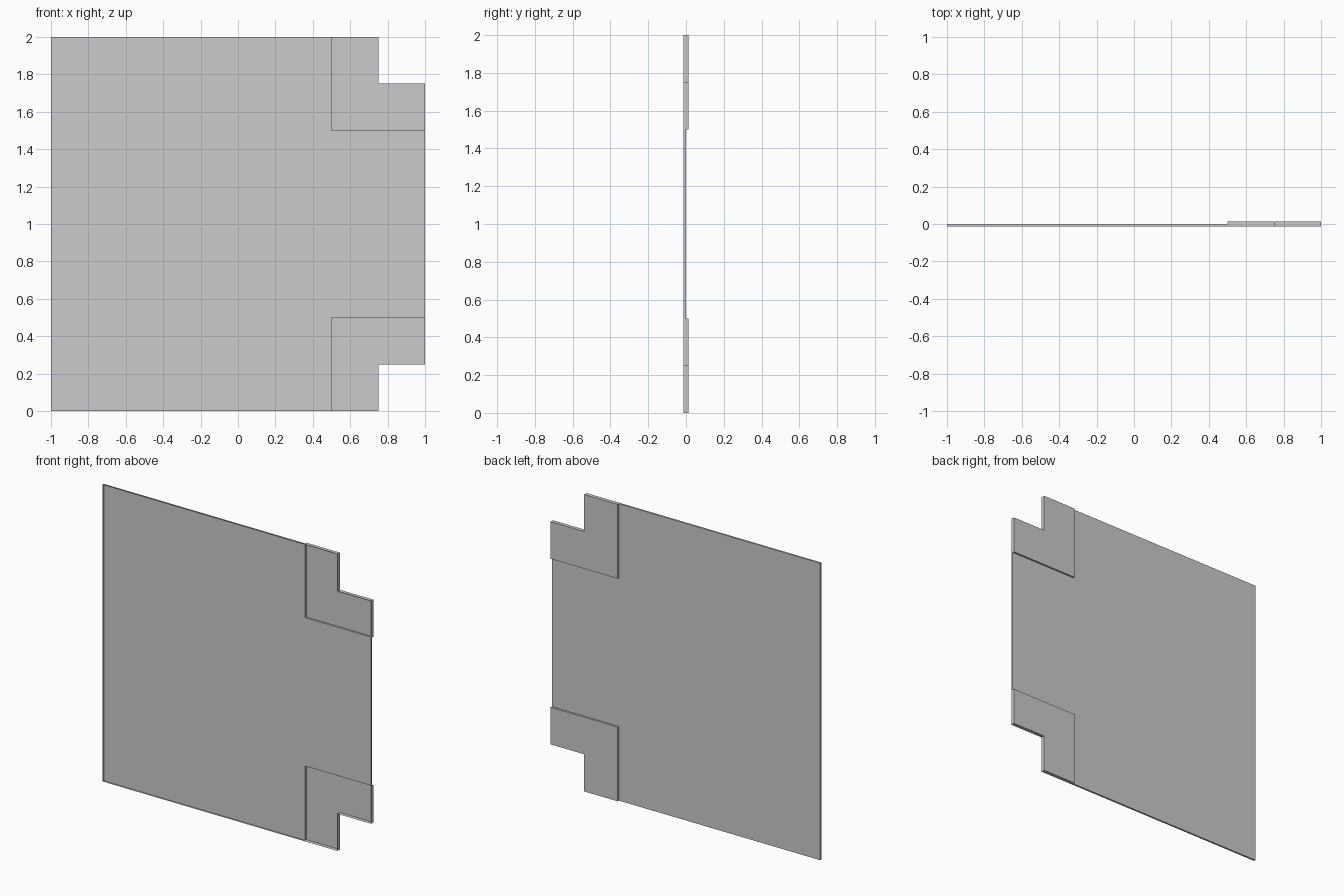
import bpy
import bmesh

if "Cube" in bpy.data.objects:
    bpy.data.objects.remove(bpy.data.objects["Cube"])

FRONT = -0.0125   # open front rim
SEAM = 0.0        # back of the thin panel, where the corners step out
BACK = 0.0125     # back of the thicker corners


def is_seam(a, b):
    """True for the edges shared by the panel and a corner piece."""
    return (a[0] == b[0] == 0.5) or (a[1] == b[1] and a[1] in (0.5, 1.5))


def tray(name, outline, back):
    """Back sheet with a thin rim; outline is counter-clockwise in (x, z)."""
    bm = bmesh.new()
    sheet = [bm.verts.new((x, back, z)) for x, z in outline]
    bm.faces.new(sheet[::-1])
    for i, a in enumerate(outline):
        j = (i + 1) % len(outline)
        b = outline[j]
        edge = SEAM if is_seam(a, b) else FRONT
        if edge < back:
            va = bm.verts.new((a[0], edge, a[1]))
            vb = bm.verts.new((b[0], edge, b[1]))
            bm.faces.new((sheet[i], sheet[j], vb, va))
    bmesh.ops.remove_doubles(bm, verts=bm.verts[:], dist=0.0001)
    mesh = bpy.data.meshes.new(name)
    bm.to_mesh(mesh)
    bm.free()
    obj = bpy.data.objects.new(name, mesh)
    bpy.context.collection.objects.link(obj)
    return obj


# Large thin panel, cut back where the corner pieces sit
tray("main_panel", [(-1, 0), (0.5, 0), (0.5, 0.5), (1, 0.5),
                    (1, 1.5), (0.5, 1.5), (0.5, 2), (-1, 2)], SEAM)

# Thicker notched corners, the upper one mirrored from the lower one
corner = [(0.5, 0), (0.75, 0), (0.75, 0.25), (1, 0.25), (1, 0.5), (0.5, 0.5)]
tray("lower_corner", corner, BACK)
tray("upper_corner", [(x, 2 - z) for x, z in reversed(corner)], BACK)
